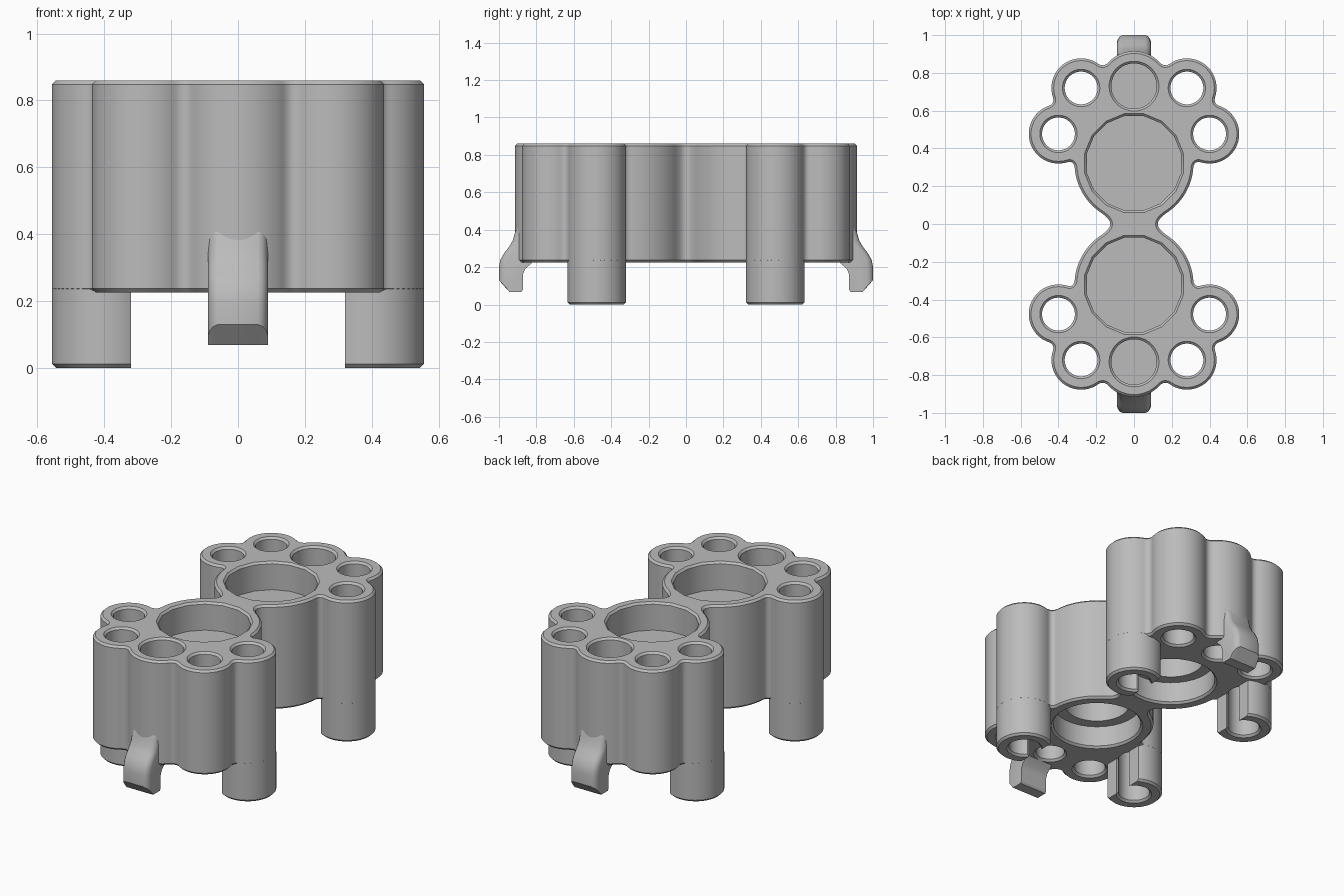
import bpy
import bmesh
from math import sin, cos, pi, radians, hypot

if "Cube" in bpy.data.objects:
    bpy.data.objects.remove(bpy.data.objects["Cube"], do_unlink=True)

grey = bpy.data.materials.new("matte_grey")
grey.use_nodes = True
GREY = (0.5, 0.5, 0.5, 1)
grey.diffuse_color = GREY
grey.node_tree.nodes["Principled BSDF"].inputs["Base Color"].default_value = GREY

TOP, BASE, CH = 0.86, 0.225, 0.012
CUP_Y, MID_Y = 0.322, 0.73
LOBE, LEG = (0.28, 0.72), (0.4, 0.477)
R_LOBE, R_HOLE = 0.157, 0.087


def make(name, bm):
    bm.normal_update()
    bmesh.ops.recalc_face_normals(bm, faces=bm.faces)
    me = bpy.data.meshes.new(name)
    bm.to_mesh(me)
    bm.free()
    me.materials.append(grey)
    ob = bpy.data.objects.new(name, me)
    bpy.context.collection.objects.link(ob)
    return ob


def skin(bm, loops):
    """Closed solid from a stack of matching point loops."""
    rings = [[bm.verts.new(p) for p in loop] for loop in loops]
    n = len(rings[0])
    for a, b in zip(rings, rings[1:]):
        for i in range(n):
            j = (i + 1) % n
            bm.faces.new((a[i], a[j], b[j], b[i]))
    bm.faces.new(rings[0][::-1])
    bm.faces.new(rings[-1])


def lathe(bm, x, y, profile, sides=40):
    turn = [2 * pi * (i + 0.5) / sides for i in range(sides)]
    skin(bm, [[(x + r * cos(t), y + r * sin(t), z) for t in turn] for r, z in profile])


def cut(ob, bm_cutter):
    """Subtract a solid, bake the result and drop the cutter."""
    tool = make("cutter", bm_cutter)
    tool.hide_render = True
    mod = ob.modifiers.new("cut", "BOOLEAN")
    mod.operation, mod.solver, mod.object = "DIFFERENCE", "EXACT", tool
    dg = bpy.context.evaluated_depsgraph_get()
    baked = bpy.data.meshes.new_from_object(ob.evaluated_get(dg))
    ob.modifiers.clear()
    ob.data = baked
    bpy.data.objects.remove(tool, do_unlink=True)


def smooth(ob):
    bpy.ops.object.select_all(action="DESELECT")
    ob.select_set(True)
    bpy.context.view_layer.objects.active = ob
    bpy.ops.object.shade_smooth_by_angle(angle=radians(28))


# Body outline: circles blended with small fillets
def blend(a, b, r):
    return max(r, min(a, b)) - hypot(max(r - a, 0), max(r - b, 0))


def dist(x, y):
    def circle(cx, cy, r):
        return hypot(x - cx, y - cy) - r
    d = blend(circle(0, CUP_Y, 0.315), circle(0, -CUP_Y, 0.315), 0.105)
    lobes = blend(circle(*LEG, R_LOBE), circle(*LOBE, R_LOBE), 0.04)
    lobes = blend(lobes, circle(0, MID_Y, 0.185), 0.04)
    return blend(d, lobes, 0.04)


def normal(x, y, e=1e-4):
    gx = dist(x + e, y) - dist(x - e, y)
    gy = dist(x, y + e) - dist(x, y - e)
    g = hypot(gx, gy)
    return gx / g, gy / g


def settle(x, y):
    """Pull a point onto the outline."""
    for _ in range(6):
        nx, ny = normal(x, y)
        d = dist(x, y)
        x, y = x - d * nx, y - d * ny
    return x, y


# Walk from the waist to the far end in small steps
STEP = 0.01
trace = [settle(0.125, 0)]
while trace[-1][0] > STEP * 1.2 and len(trace) < 500:
    x, y = trace[-1]
    nx, ny = normal(x, y)
    trace.append(settle(x - STEP * ny, y + STEP * nx))
trace.append((0, MID_Y + 0.185))


def outline(inset):
    quarter = []
    for x, y in trace:
        nx, ny = normal(x, y)
        quarter.append((x - inset * nx, y - inset * ny))
    half = quarter + [(-x, y) for x, y in quarter[-2::-1]]
    return half + [(x, -y) for x, y in half[-2:0:-1]]


full, small = outline(0), outline(CH)
bm = bmesh.new()
skin(bm, [[(x, y, z) for x, y in loop] for loop, z in
          ((small, BASE), (full, BASE + CH), (full, TOP - CH), (small, TOP))])
body = make("holder_body", bm)


# Pockets and holes
def pocket(r, floor):
    return [(r, floor), (r, TOP - CH), (r + CH, TOP), (r + 2 * CH, TOP + CH)]


def recess(r, roof):
    return [(r + 2 * CH, BASE - CH), (r + CH, BASE), (r, BASE + CH), (r, roof)]


cutter = bmesh.new()
for s in (1, -1):
    lathe(cutter, 0, s * CUP_Y, pocket(0.255, 0.69), 16)
    lathe(cutter, 0, s * CUP_Y, recess(0.245, 0.36) + [(0.18, 0.36), (0.18, 0.52)], 32)
    lathe(cutter, 0, s * MID_Y, pocket(0.12, 0.66))
    lathe(cutter, 0, s * MID_Y, recess(0.08, 0.45))
    for m in (1, -1):
        lathe(cutter, m * LOBE[0], s * LOBE[1], recess(R_HOLE, 0.4) + pocket(R_HOLE, 0.5))
        lathe(cutter, m * LEG[0], s * LEG[1], [(R_HOLE, BASE - 0.1)] + pocket(R_HOLE, 0.5))
cut(body, cutter)
smooth(body)

# Legs: tubes slotted on the side that faces the middle
for m, side in ((1, "left"), (-1, "right")):
    for s, end in ((-1, "front"), (1, "back")):
        cx, cy = m * LEG[0], s * LEG[1]
        bm = bmesh.new()
        lathe(bm, cx, cy, [(R_LOBE - CH, 0), (R_LOBE, CH), (R_LOBE, BASE + CH)], 48)
        leg = make(f"{end}_{side}_leg", bm)
        bore = bmesh.new()
        lathe(bore, cx, cy, [(R_HOLE + 2 * CH, -CH), (R_HOLE, CH), (R_HOLE, 0.4)])
        cut(leg, bore)
        for width, inner in ((0.5, 0.32), (0.11, 0.37)):
            slot = bmesh.new()
            bmesh.ops.create_cube(slot, size=1)
            for v in slot.verts:
                v.co.x = m * (inner if v.co.x > 0 else 0.1)
                v.co.y = cy + v.co.y * width
                v.co.z = BASE + CH / 2 if v.co.z > 0 else -0.1
            cut(leg, slot)
        smooth(leg)

# Curved hooks at both ends: outer curve, tip, then inner curve
OUTER = [(0.9, 0.42), (0.916, 0.38), (0.925, 0.345), (0.945, 0.31), (0.972, 0.275),
         (0.992, 0.24), (1.0, 0.2), (1.0, 0.13)]
INNER = [(0.945, 0.068), (0.88, 0.068), (0.872, 0.08), (0.872, 0.16),
         (0.86, 0.19), (0.81, 0.235), (0.81, 0.4)]
# Slices across the hook; the outer curve drops back towards its sides
SLICES = [(0.09, 0.035), (0.084, 0.018), (0.074, 0.006), (0.06, 0)]
for s, end in ((-1, "front"), (1, "back")):
    bm = bmesh.new()
    loops = []
    for x, drop in [(-x, d) for x, d in SLICES] + SLICES[::-1]:
        curve = [(y - drop, z) for y, z in OUTER]
        curve[-1] = (curve[-1][0], curve[-1][1] - drop)
        loops.append([(x, s * y, z) for y, z in curve + INNER])
    skin(bm, loops)
    smooth(make(f"{end}_hook", bm))
